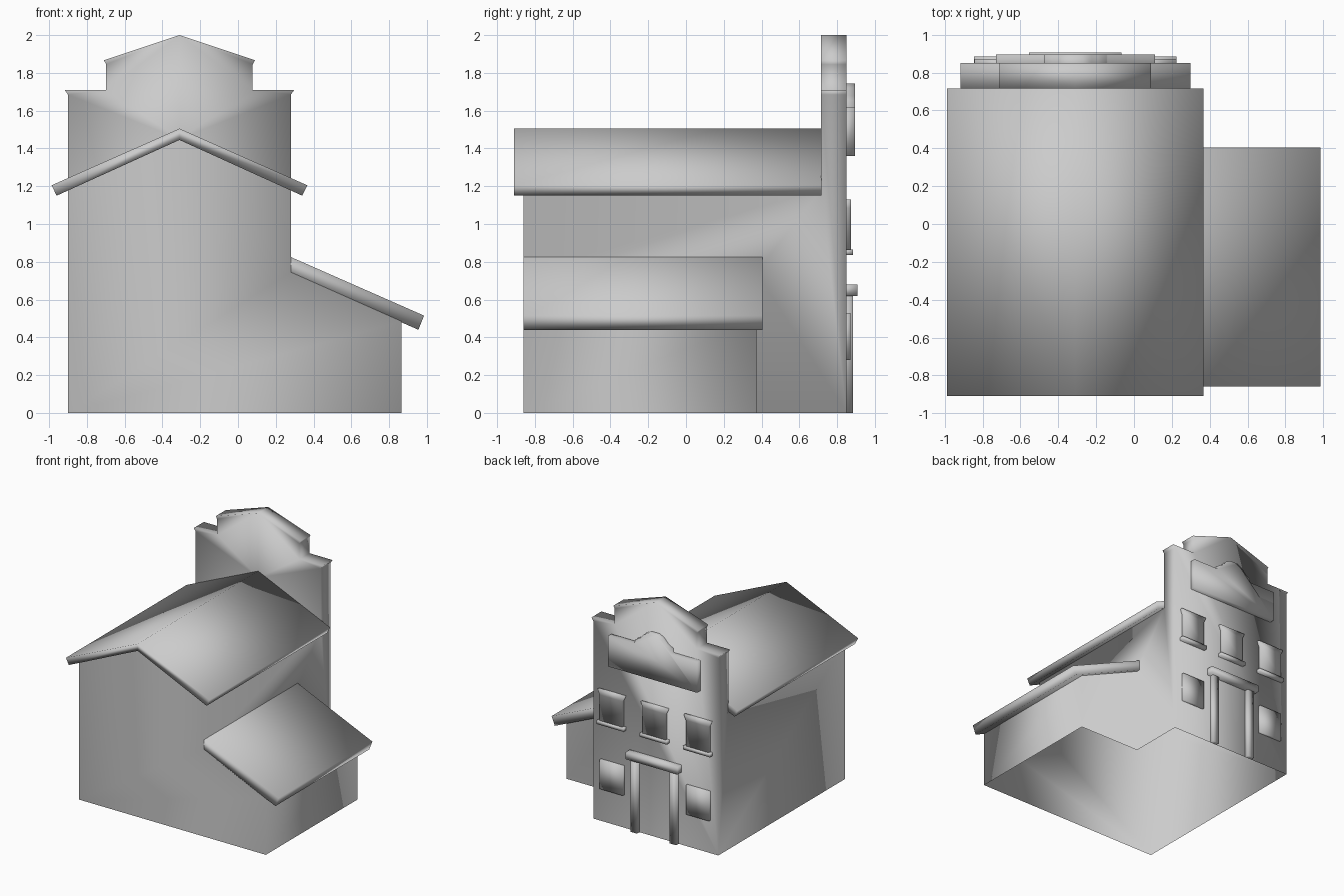
import bpy
import bmesh
import math

cube = bpy.data.objects.get("Cube")
if cube:
    bpy.data.objects.remove(cube, do_unlink=True)

CX = -0.31      # centre line of the house and facade
WALL = 0.85     # outer face of the facade

plaster = bpy.data.materials.new("plain_grey")
plaster.use_nodes = True
GREY = (0.6, 0.6, 0.6, 1)
plaster.diffuse_color = GREY
plaster.node_tree.nodes["Principled BSDF"].inputs["Base Color"].default_value = GREY


def prism(name, outline, y0, y1):
    """Extrude an x-z outline from y0 to y1, softly shaded."""
    bm = bmesh.new()
    face = bm.faces.new([bm.verts.new((x, y0, z)) for x, z in outline])
    ext = bmesh.ops.extrude_face_region(bm, geom=[face], use_keep_orig=True)
    moved = [v for v in ext["geom"] if isinstance(v, bmesh.types.BMVert)]
    bmesh.ops.translate(bm, verts=moved, vec=(0, y1 - y0, 0))
    bmesh.ops.recalc_face_normals(bm, faces=bm.faces)
    mesh = bpy.data.meshes.new(name)
    bm.to_mesh(mesh)
    bm.free()
    mesh.materials.append(plaster)
    mesh.shade_smooth()
    obj = bpy.data.objects.new(name, mesh)
    bpy.context.collection.objects.link(obj)
    return obj


def remove_faces(obj, hidden):
    """Delete the faces whose normal and centre pass the test."""
    bm = bmesh.new()
    bm.from_mesh(obj.data)
    bm.normal_update()
    doomed = [f for f in bm.faces if hidden(f.normal, f.calc_center_median())]
    bmesh.ops.delete(bm, geom=doomed, context='FACES')
    bm.to_mesh(obj.data)
    bm.free()


def mirrored(half, x=CX):
    """Close a right-hand half outline by reflecting it about x."""
    right = [(x + dx, z) for dx, z in half]
    left = [(x - dx, z) for dx, z in reversed(half) if dx > 0]
    return right + left


def relief(name, outline, depth):
    """Raised part on the facade, open where it meets the wall."""
    obj = prism(name, outline, WALL, WALL + depth)
    remove_faces(obj, lambda n, c: n.y < -0.9)


def block(name, x, width, z0, z1, depth):
    relief(name, mirrored([(width / 2, z0), (width / 2, z1)], x), depth)


def merge(base, extra):
    """Unite extra into base, then clean up the flat seams."""
    mod = base.modifiers.new("union", 'BOOLEAN')
    mod.operation = 'UNION'
    mod.solver = 'EXACT'
    mod.object = extra
    bpy.context.view_layer.objects.active = base
    bpy.ops.object.modifier_apply(modifier=mod.name)
    bpy.data.objects.remove(extra, do_unlink=True)
    bm = bmesh.new()
    bm.from_mesh(base.data)
    bmesh.ops.remove_doubles(bm, verts=bm.verts, dist=0.0005)
    bmesh.ops.dissolve_limit(bm, angle_limit=math.radians(1), verts=bm.verts, edges=bm.edges)
    bm.to_mesh(base.data)
    bm.free()
    base.data.shade_smooth()


# House, side wing and stepped facade with flared cornices, as one shell
walls = prism("building_walls", mirrored([(0.59, 0), (0.59, 1.18), (0, 1.45)]), -0.86, 0.78)
wing = prism("wing_walls", [(0.1, 0), (0.865, 0), (0.865, 0.485), (0.1, 0.825)], -0.86, 0.373)
facade = prism("facade", mirrored([(0.59, 0), (0.59, 1.685), (0.608, 1.71), (0.388, 1.71),
                                   (0.388, 1.845), (0.4, 1.867), (0, 2)]), 0.715, WALL)
merge(walls, wing)
merge(walls, facade)
# The shell is open at the ground and under the roofs
remove_faces(walls, lambda n, c: n.z < -0.9 or (n.z > 0.5 and c.z < 1.5))

# Roofs
prism("house_roof", mirrored([(0, 1.445), (0.65, 1.15), (0.677, 1.205), (0, 1.505)]), -0.91, 0.717)
wing_roof = prism("wing_roof", [(0.28, 0.737), (0.955, 0.44), (0.985, 0.515), (0.28, 0.825)],
                  -0.86, 0.405)
remove_faces(wing_roof, lambda n, c: n.x < -0.9)

# Sign board with arched crest
relief("sign_board", mirrored([(0.42, 1.36), (0.42, 1.62), (0.17, 1.62), (0.165, 1.655),
                               (0.12, 1.68), (0.085, 1.72), (0.04, 1.745)]), 0.045)

# Windows
for side, label in ((-1, "right"), (0, "middle"), (1, "left")):
    x = CX + side * 0.407
    relief(f"upper_window_{label}", mirrored([(0.108, 0.86), (0.108, 1.085), (0.127, 1.13)], x), 0.023)
    block(f"window_sill_{label}", x, 0.255, 0.835, 0.865, 0.035)
    if side:
        block(f"lower_window_{label}", x, 0.22, 0.28, 0.53, 0.02)

# Doorway
for side, label in ((-1, "right"), (1, "left")):
    block(f"door_post_{label}", CX + side * 0.185, 0.062, 0, 0.62, 0.034)
block("door_lintel", CX, 0.49, 0.62, 0.68, 0.057)
